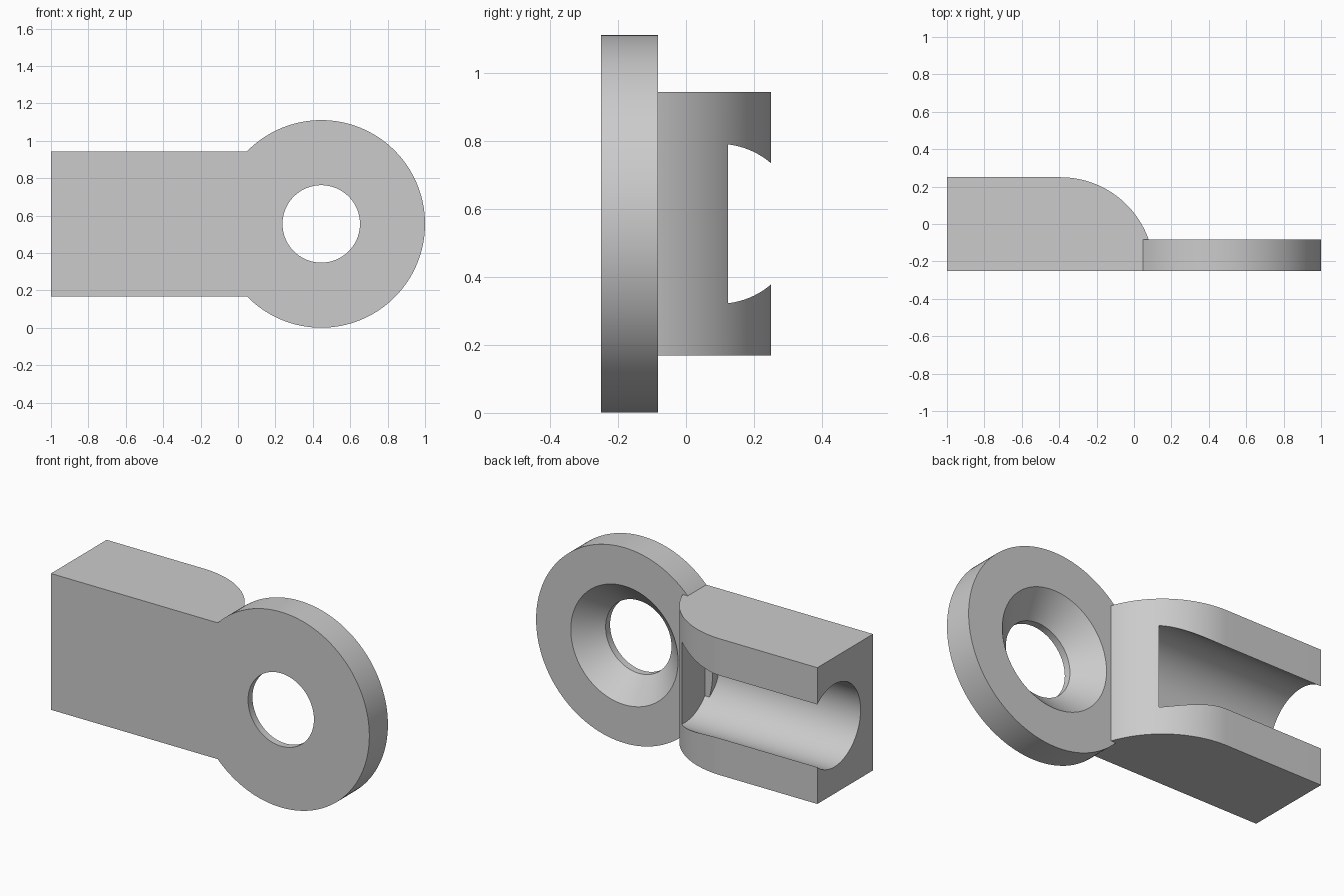
import bpy, bmesh
from math import cos, sin, pi, sqrt, radians

cube = bpy.data.objects.get("Cube")
if cube:
    bpy.data.objects.remove(cube, do_unlink=True)

MID_Z = 0.556                  # height of the shared centre line
FRONT, BACK, RING_BACK = -0.25, 0.25, -0.083
SEGMENTS = 128

grey = bpy.data.materials.new("plain grey")
grey.use_nodes = True
colour = (0.6, 0.6, 0.6, 1)
grey.diffuse_color = colour
grey.node_tree.nodes["Principled BSDF"].inputs["Base Color"].default_value = colour


def finish(name, bm):
    bmesh.ops.recalc_face_normals(bm, faces=bm.faces)
    mesh = bpy.data.meshes.new(name)
    bm.to_mesh(mesh)
    bm.free()
    mesh.materials.append(grey)
    obj = bpy.data.objects.new(name, mesh)
    bpy.context.collection.objects.link(obj)
    return obj


def prism(name, outline, offset):
    """Extrude a closed outline of 3D points."""
    bm = bmesh.new()
    face = bm.faces.new([bm.verts.new(p) for p in outline])
    result = bmesh.ops.extrude_face_region(bm, geom=[face], use_keep_orig=True)
    moved = [v for v in result["geom"] if isinstance(v, bmesh.types.BMVert)]
    bmesh.ops.translate(bm, verts=moved, vec=offset)
    return finish(name, bm)


def lathe(name, profile, x, z):
    """Revolve a closed (radius, y) profile about a front-to-back axis."""
    bm = bmesh.new()
    rings = []
    for i in range(SEGMENTS):
        a = 2 * pi * i / SEGMENTS
        rings.append([bm.verts.new((x + r * cos(a), y, z + r * sin(a))) for r, y in profile])
    n = len(profile)
    for i, ring in enumerate(rings):
        following = rings[(i + 1) % SEGMENTS]
        for j in range(n):
            k = (j + 1) % n
            bm.faces.new((ring[j], ring[k], following[k], following[j]))
    return finish(name, bm)


def boolean(target, tool, operation):
    tool.hide_render = True
    mod = target.modifiers.new(operation.lower(), "BOOLEAN")
    mod.object, mod.operation, mod.solver = tool, operation, "EXACT"
    bpy.context.view_layer.objects.active = target
    bpy.ops.object.modifier_apply(modifier=mod.name)
    bpy.data.objects.remove(tool, do_unlink=True)


# Block with a rounded back shoulder
low, high = 0.169, 0.943
arc_x, arc_r = -0.393, 0.5
outline = [(-1, FRONT, low), (-1, BACK, low)]
for i in range(33):
    a = pi / 2 * (1 - i / 32)
    outline.append((arc_x + arc_r * cos(a), FRONT + arc_r * sin(a), low))
body = prism("bracket_body", outline, (0, 0, high - low))

# Round channel, open at the left end and along the back
groove_y, groove_r, groove_end = 0.097, 0.235, -0.06
circle = [(-1.2, groove_y + groove_r * cos(2 * pi * i / 96),
           MID_Z + groove_r * sin(2 * pi * i / 96)) for i in range(96)]
groove = prism("groove_cutter", circle, (groove_end + 1.2, 0, 0))
boolean(body, groove, "DIFFERENCE")

# Ring with a countersunk hole
hole_r, sink_r, ring_r = 0.207, 0.337, 0.555
profile = [(ring_r, FRONT), (ring_r, RING_BACK), (sink_r, RING_BACK),
           (hole_r, FRONT + 0.04), (hole_r, FRONT)]
ring = lathe("ring", profile, 1 - ring_r, MID_Z)
boolean(body, ring, "UNION")

bpy.ops.object.select_all(action="DESELECT")
body.select_set(True)
bpy.context.view_layer.objects.active = body
bpy.ops.object.shade_smooth_by_angle(angle=radians(30))
